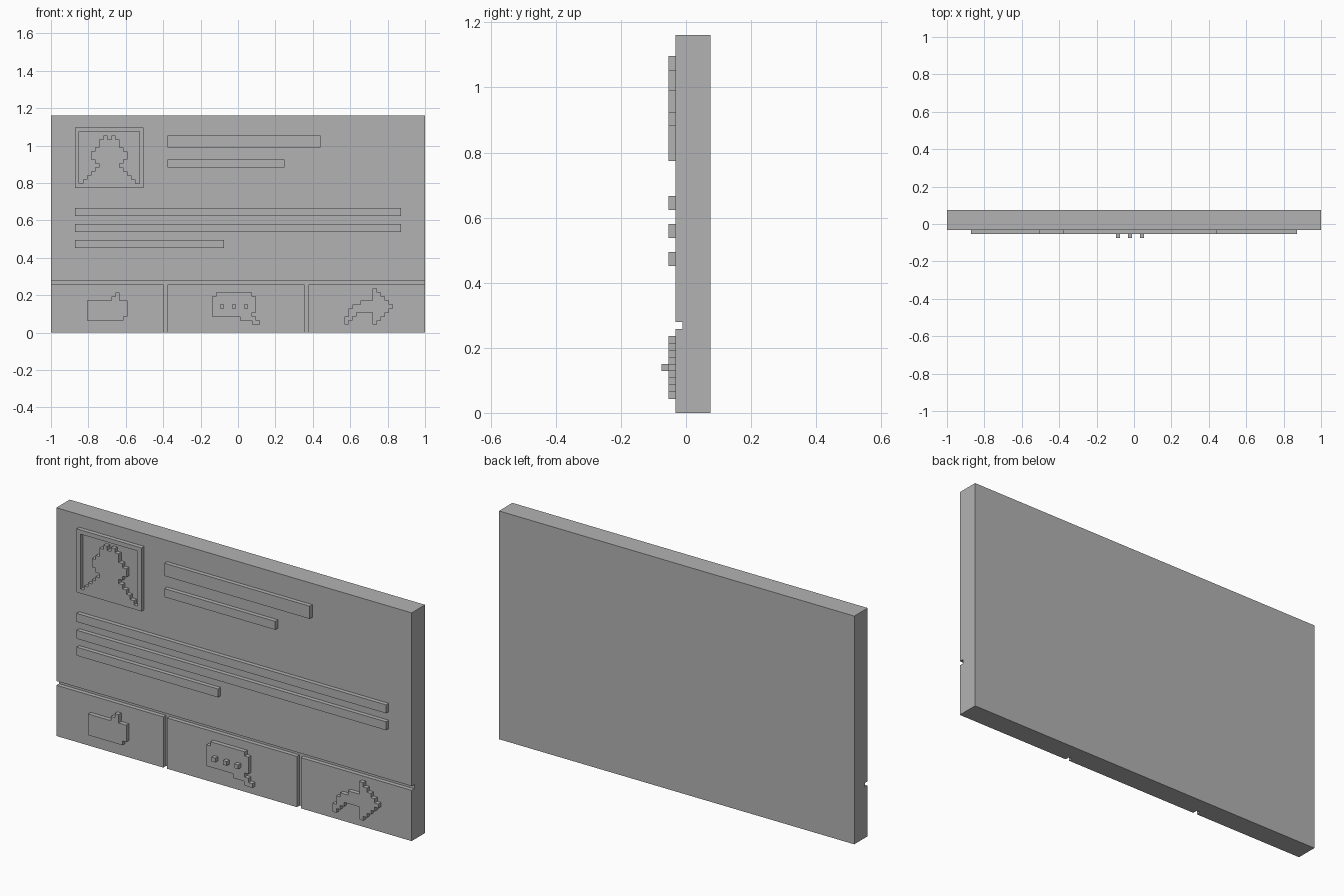
import bpy
import bmesh

# Everything sits on a square grid: columns from the left, rows from the bottom
COLS, ROWS = 93, 54
U = 2 / COLS
FRONT = -1.5 * U          # front face of the slab
BACK = 3.5 * U
RAISED = FRONT - U        # front of the raised details

cube = bpy.data.objects.get("Cube")
if cube:
    bpy.data.objects.remove(cube, do_unlink=True)

grey = bpy.data.materials.new("plain grey")
grey.use_nodes = True
colour = (0.45, 0.45, 0.45, 1)
grey.diffuse_color = colour
grey.node_tree.nodes["Principled BSDF"].inputs["Base Color"].default_value = colour


def block(c0, c1, r0, r1):
    """All grid cells of a rectangle."""
    return {(c, r) for c in range(c0, c1) for r in range(r0, r1)}


def bitmap(left, top, art):
    """Grid cells marked in a drawing whose first row is the grid row 'top'."""
    return {(left + i, top - j)
            for j, line in enumerate(art.split())
            for i, mark in enumerate(line) if mark == "#"}


def relief(name, cells, y0=FRONT, y1=RAISED):
    """Extrude a set of grid cells from y0 to y1 as one solid."""
    bm = bmesh.new()
    for c, r in sorted(cells):
        corners = [(c, r), (c + 1, r), (c + 1, r + 1), (c, r + 1)]
        bm.faces.new([bm.verts.new((x * U - 1, y0, z * U)) for x, z in corners])
    bmesh.ops.remove_doubles(bm, verts=bm.verts, dist=U / 10)
    out = bmesh.ops.extrude_face_region(bm, geom=bm.faces[:])["geom"]
    moved = [g for g in out if isinstance(g, bmesh.types.BMVert)]
    bmesh.ops.translate(bm, verts=moved, vec=(0, y1 - y0, 0))
    bmesh.ops.recalc_face_normals(bm, faces=bm.faces)
    bmesh.ops.dissolve_limit(bm, angle_limit=0.01, verts=bm.verts, edges=bm.edges)
    mesh = bpy.data.meshes.new(name)
    bm.to_mesh(mesh)
    bm.free()
    mesh.materials.append(grey)
    obj = bpy.data.objects.new(name, mesh)
    bpy.context.collection.objects.link(obj)
    return obj


# Slab with a T-shaped set of grooves that marks off three buttons
slab = relief("slab", block(0, COLS, 0, ROWS), BACK, FRONT)
grooves = block(-1, COLS + 1, 12, 13) | block(28, 29, -1, 12) | block(63, 64, -1, 12)
cutter = relief("groove_cutter", grooves, FRONT + U, RAISED)
cutter.hide_render = True
cutter.hide_viewport = True
cutter.display_type = "WIRE"
cut = slab.modifiers.new("grooves", "BOOLEAN")
cut.operation = "DIFFERENCE"
cut.solver = "EXACT"
cut.object = cutter

# Portrait frame
for name, rect in {
    "frame_left": (6, 7, 36, 51),
    "frame_right": (22, 23, 36, 51),
    "frame_top": (7, 22, 50, 51),
    "frame_bottom": (7, 22, 36, 37),
}.items():
    relief(name, block(*rect))

# Head and shoulders inside the frame
relief("portrait", bitmap(8, 48, """
.....#.#.....
....#####....
....#####....
...#######...
..#########..
..#########..
...#######...
....#####....
...#######...
..#########..
.###########.
#############"""))

# Bars standing for lines of text
for name, rect in {
    "title_bar": (29, 67, 46, 49),
    "subtitle_bar": (29, 58, 41, 43),
    "text_bar_upper": (6, 87, 29, 31),
    "text_bar_middle": (6, 87, 25, 27),
    "text_bar_lower": (6, 43, 21, 23),
}.items():
    relief(name, block(*rect))

# Button icons
relief("thumb_icon", bitmap(9, 9, """
.......#..
......##..
##########
##########
##########
##########
#########."""))

relief("bubble_icon", bitmap(40, 9, """
.#########..
###########.
###########.
###########.
###########.
##########..
.......####.
..........##"""))

relief("arrow_icon", bitmap(73, 10, """
.......#....
.......##...
.......###..
....#######.
..##########
.##########.
.##....###..
##.....##...
#......#...."""))

# Three dots standing on the bubble
for i in range(3):
    c = 42 + 3 * i
    relief(f"bubble_dot_{i + 1}", block(c, c + 1, 6, 7), RAISED, RAISED - U)
